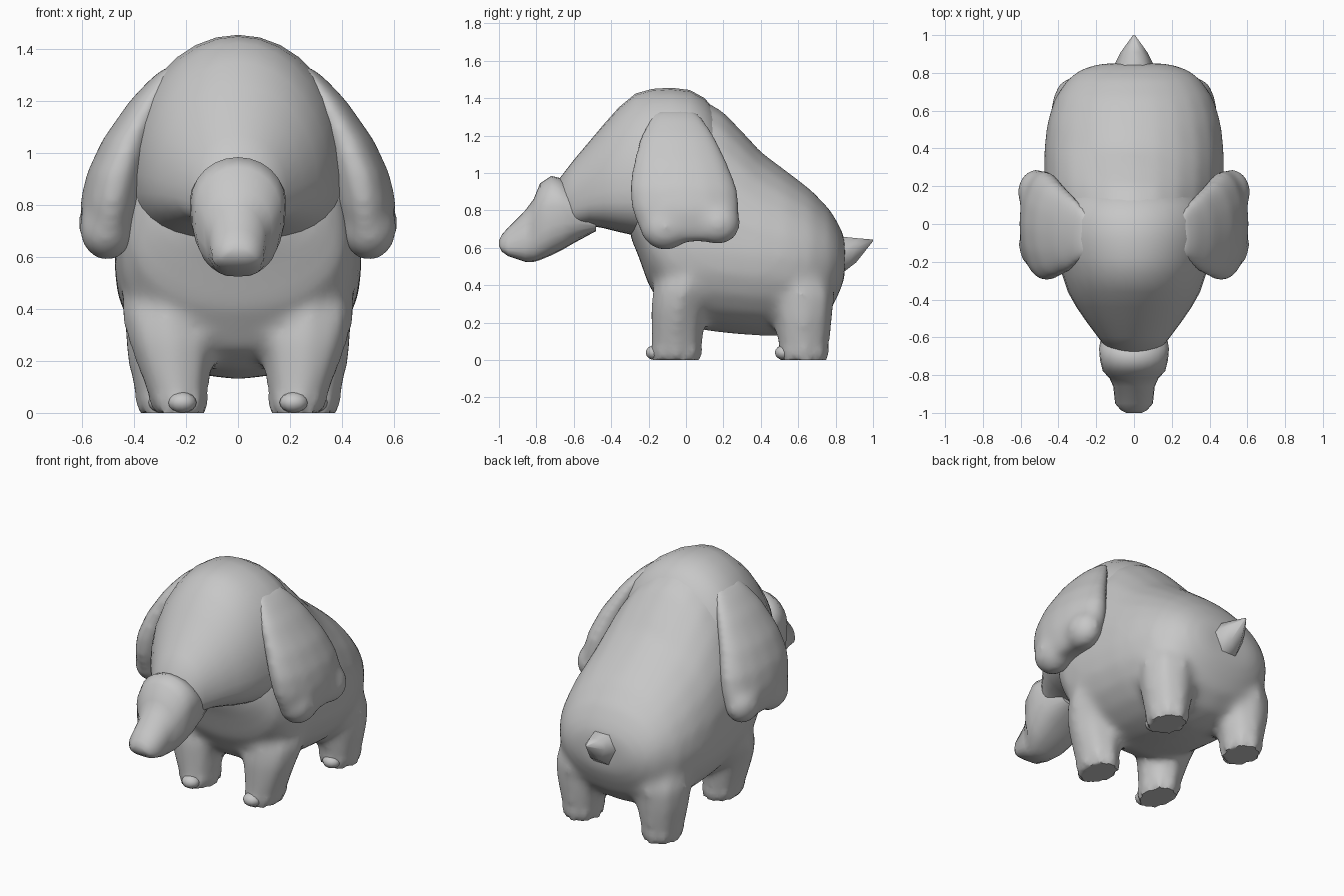
import bpy, bmesh, math

grey = bpy.data.materials.new("grey")
grey.diffuse_color = (0.57, 0.57, 0.57, 1)


def egg(y, top, mid, bot, hw, n=24, sq=1.0):
    """Upright egg-shaped cross-section at depth y; sq below 1 squares off the underside."""
    pts = []
    for i in range(n):
        a = 2 * math.pi * i / n
        c, s = math.cos(a), math.sin(a)
        if s > 0:
            pts.append((hw * c, y, mid + s * (top - mid)))
        else:
            pts.append((math.copysign(abs(c) ** sq, c) * hw, y, mid - abs(s) ** sq * (mid - bot)))
    return pts


def oval(z, x0, x1, y0, y1, n=14):
    """Level oval cross-section at height z."""
    return [((x0 + x1) / 2 + (x1 - x0) / 2 * math.cos(2 * math.pi * i / n),
             (y0 + y1) / 2 + (y1 - y0) / 2 * math.sin(2 * math.pi * i / n), z) for i in range(n)]


def finish(name, bm, angle, mirror=False):
    bmesh.ops.recalc_face_normals(bm, faces=bm.faces)
    me = bpy.data.meshes.new(name)
    bm.to_mesh(me)
    bm.free()
    me.materials.clear()
    me.materials.append(grey)
    ob = bpy.data.objects.new(name, me)
    bpy.context.collection.objects.link(ob)
    if mirror:
        ob.modifiers.new("mirror", 'MIRROR')
    bpy.ops.object.select_all(action='DESELECT')
    ob.select_set(True)
    bpy.context.view_layer.objects.active = ob
    bpy.ops.object.shade_smooth_by_angle(angle=math.radians(angle))
    return ob


def loft(name, rings, angle=50, mirror=False):
    bm = bmesh.new()
    vs = [[bm.verts.new(p) for p in r] for r in rings]
    n = len(vs[0])
    for a, b in zip(vs, vs[1:]):
        for i in range(n):
            bm.faces.new((a[i], a[(i + 1) % n], b[(i + 1) % n], b[i]))
    bm.faces.new(vs[0])
    bm.faces.new(vs[-1])
    return finish(name, bm, angle, mirror)


def ball(name, loc, size):
    bm = bmesh.new()
    bmesh.ops.create_uvsphere(bm, u_segments=12, v_segments=8, radius=1)
    for v in bm.verts:
        v.co = [c + v.co[i] * size[i] for i, c in enumerate(loc)]
    return finish(name, bm, 50, True)


def evaluated(ob):
    bpy.context.view_layer.update()
    return bpy.data.meshes.new_from_object(ob.evaluated_get(bpy.context.evaluated_depsgraph_get()))


def blend(name, parts, voxel, steps):
    """Fuse parts into one skin and smooth the joins, keeping the soles flat."""
    bm = bmesh.new()
    for p in parts:
        bm.from_mesh(evaluated(p))
        bpy.data.objects.remove(p)
    tmp = finish("tmp", bm, 180)
    mod = tmp.modifiers.new("fuse", 'REMESH')
    mod.mode, mod.voxel_size = 'VOXEL', voxel
    bm = bmesh.new()
    bm.from_mesh(evaluated(tmp))
    bpy.data.objects.remove(tmp)
    for _ in range(steps):
        bmesh.ops.smooth_vert(bm, verts=[v for v in bm.verts if v.co.z > 0.06], factor=0.5,
                              use_axis_x=True, use_axis_y=True, use_axis_z=True)
    return finish(name, bm, 50)


# torso, rising into the shoulders
torso = loft("torso", [egg(*r, sq=0.95) for r in [
    (-0.30, 0.95, 0.80, 0.66, 0.20), (-0.26, 1.10, 0.76, 0.57, 0.33),
    (-0.20, 1.25, 0.68, 0.40, 0.41),
    (-0.10, 1.38, 0.62, 0.24, 0.45), (0.05, 1.42, 0.60, 0.165, 0.47),
    (0.20, 1.33, 0.58, 0.145, 0.477), (0.30, 1.225, 0.57, 0.135, 0.477),
    (0.40, 1.115, 0.56, 0.13, 0.477), (0.54, 1.01, 0.55, 0.13, 0.46),
    (0.67, 0.91, 0.54, 0.17, 0.42), (0.77, 0.805, 0.54, 0.26, 0.35),
    (0.82, 0.72, 0.54, 0.36, 0.28), (0.85, 0.65, 0.54, 0.44, 0.18)]], 70)

# stout legs flaring into the torso
front = loft("front_leg", [oval(*r, n=8) for r in [
    (0.0, 0.12, 0.325, -0.19, 0.085), (0.28, 0.085, 0.43, -0.195, 0.11),
    (0.38, 0.10, 0.455, -0.18, 0.16), (0.55, 0.15, 0.44, -0.10, 0.20)]], 50, True)
back = loft("back_leg", [oval(*r, n=8) for r in [
    (0.0, 0.17, 0.385, 0.50, 0.76), (0.22, 0.12, 0.435, 0.465, 0.79),
    (0.35, 0.11, 0.445, 0.45, 0.80), (0.55, 0.14, 0.40, 0.42, 0.73)]], 50, True)
blend("body_and_legs", [torso, front, back], 0.022, 10)
ball("front_toe", (0.215, -0.165, 0.04), (0.055, 0.05, 0.04))
ball("back_toe", (0.29, 0.525, 0.04), (0.055, 0.05, 0.04))

# domed head with full cheeks
loft("head", [egg(*r, n=32, sq=0.75) for r in [
    (-0.70, 0.94, 0.82, 0.68, 0.11), (-0.60, 1.07, 0.86, 0.71, 0.19),
    (-0.52, 1.165, 0.88, 0.72, 0.25), (-0.44, 1.26, 0.90, 0.705, 0.305),
    (-0.36, 1.35, 0.91, 0.685, 0.35), (-0.27, 1.425, 0.92, 0.665, 0.38),
    (-0.18, 1.45, 0.93, 0.64, 0.405), (-0.08, 1.456, 0.94, 0.64, 0.425),
    (0.02, 1.444, 0.95, 0.66, 0.425), (0.10, 1.40, 0.96, 0.70, 0.40),
    (0.20, 1.28, 0.98, 0.75, 0.30)]], 70)

# trunk with swollen base
loft("trunk", [egg(*r, sq=0.7) for r in [
    (-0.48, 0.80, 0.75, 0.69, 0.14), (-0.60, 0.90, 0.80, 0.625, 0.175),
    (-0.66, 0.97, 0.82, 0.59, 0.185), (-0.72, 0.985, 0.82, 0.56, 0.18),
    (-0.78, 0.945, 0.78, 0.535, 0.165), (-0.815, 0.86, 0.72, 0.525, 0.13),
    (-0.86, 0.80, 0.65, 0.525, 0.11), (-0.95, 0.71, 0.61, 0.555, 0.10),
    (-0.985, 0.67, 0.61, 0.58, 0.07), (-1.0, 0.64, 0.62, 0.61, 0.04)]])

# drooping ears with two lobes at the bottom
ears = loft("ear", [oval(*r) for r in [
    (1.335, 0.22, 0.275, -0.17, 0.06), (1.29, 0.22, 0.335, -0.205, 0.10),
    (1.20, 0.26, 0.42, -0.25, 0.16), (1.05, 0.31, 0.525, -0.29, 0.23),
    (0.92, 0.34, 0.585, -0.31, 0.28), (0.80, 0.36, 0.612, -0.295, 0.295),
    (0.71, 0.39, 0.60, -0.26, 0.28), (0.635, 0.45, 0.57, -0.22, 0.24)]], 70, True)
lobe1 = ball("front_lobe", (0.505, -0.11, 0.71), (0.11, 0.14, 0.125))
lobe2 = ball("back_lobe", (0.52, 0.17, 0.73), (0.10, 0.125, 0.115))
blend("ears", [ears, lobe1, lobe2], 0.018, 12)

# pointed tail
loft("tail", [egg(*r, n=6) for r in [
    (0.78, 0.69, 0.57, 0.42, 0.11), (0.85, 0.67, 0.58, 0.46, 0.10),
    (0.91, 0.66, 0.60, 0.51, 0.07), (1.0, 0.645, 0.64, 0.635, 0.005)]], 75)
